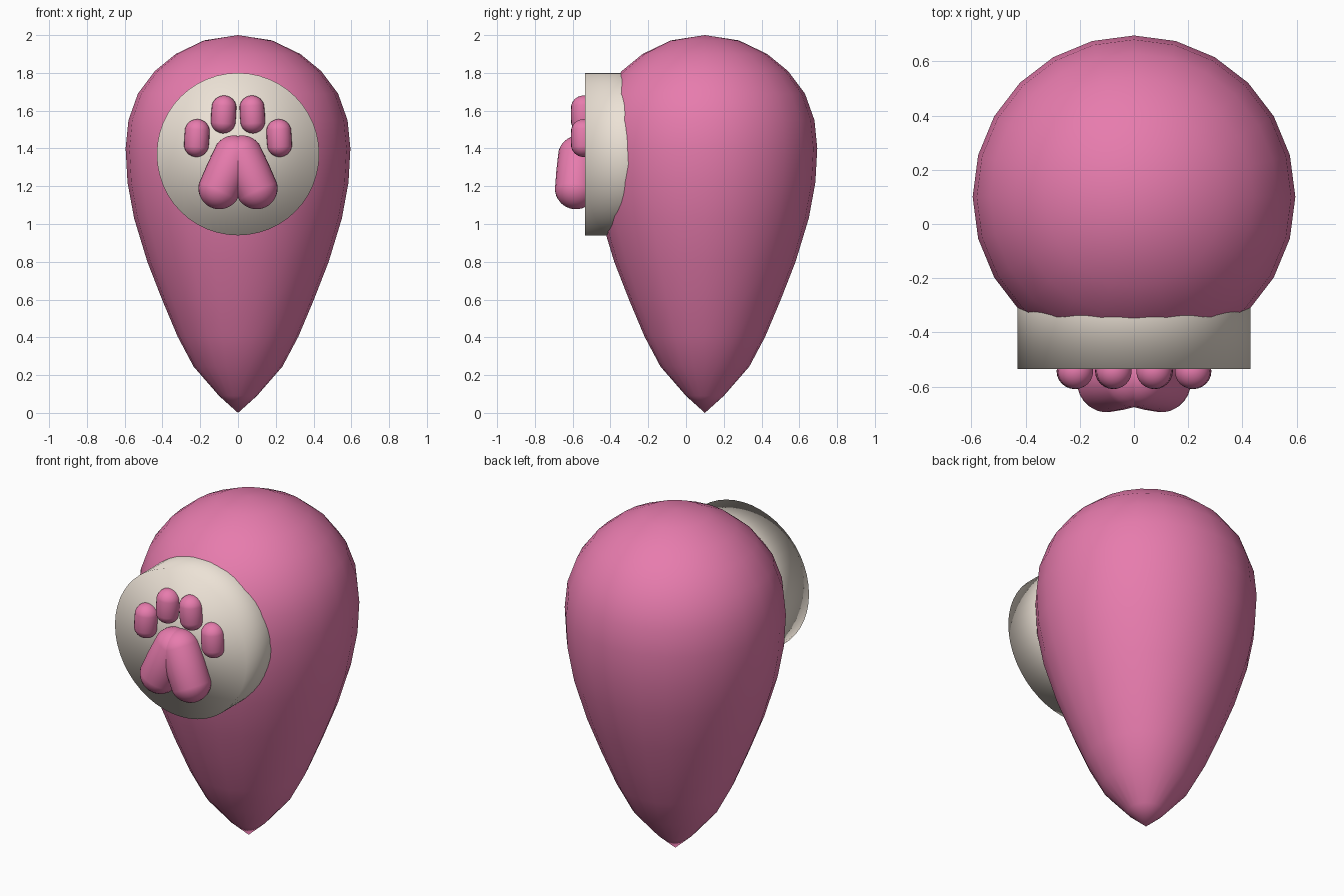
import bpy, bmesh, math
from mathutils import Vector

if "Cube" in bpy.data.objects:
    bpy.data.objects.remove(bpy.data.objects["Cube"])


def material(name, color):
    m = bpy.data.materials.new(name)
    m.diffuse_color = (*color, 1)
    m.use_nodes = True
    m.node_tree.nodes["Principled BSDF"].inputs["Base Color"].default_value = m.diffuse_color
    return m


pink = material("pink", (0.80, 0.20, 0.42))
cream = material("cream", (0.84, 0.76, 0.67))


def finish(name, bm, mat):
    bmesh.ops.recalc_face_normals(bm, faces=bm.faces)
    for f in bm.faces:
        f.smooth = True
    me = bpy.data.meshes.new(name)
    bm.to_mesh(me)
    bm.free()
    me.materials.append(mat)
    ob = bpy.data.objects.new(name, me)
    bpy.context.collection.objects.link(ob)
    return ob


def capsule(name, a, b, r, mat):
    """Sphere stretched into a capsule running from a to b."""
    a, b = Vector(a), Vector(b)
    axis = b - a
    bm = bmesh.new()
    bmesh.ops.create_uvsphere(bm, u_segments=24, v_segments=16, radius=r)
    for v in bm.verts:
        if abs(v.co.z) > 1e-4:
            v.co.z += math.copysign(axis.length / 2, v.co.z)
    ob = finish(name, bm, mat)
    ob.location = (a + b) / 2
    ob.rotation_euler = axis.to_track_quat('Z', 'Y').to_euler()
    return ob


# Teardrop body: profile (radius, height) turned about its axis
profile = [(0, 0), (0.10, 0.09), (0.235, 0.245), (0.32, 0.405), (0.40, 0.595),
           (0.48, 0.80), (0.55, 1.03), (0.585, 1.22), (0.595, 1.40),
           (0.58, 1.55), (0.53, 1.69), (0.44, 1.81), (0.33, 1.90),
           (0.18, 1.972), (0, 2.0)]
bm = bmesh.new()
verts = [bm.verts.new((r, 0.1, z)) for r, z in profile]
edges = [bm.edges.new(p) for p in zip(verts, verts[1:])]
bmesh.ops.spin(bm, geom=verts + edges, cent=(0, 0.1, 0), axis=(0, 0, 1),
               angle=2 * math.pi, steps=24)
bmesh.ops.remove_doubles(bm, verts=bm.verts, dist=1e-4)
finish("teardrop_body", bm, pink)

# Round badge disc set into the front
bm = bmesh.new()
bmesh.ops.create_cone(bm, cap_ends=True, segments=48, radius1=0.43,
                      radius2=0.43, depth=0.43)
disc = finish("badge_disc", bm, cream)
disc.location = (0, -0.32, 1.37)
disc.rotation_euler = (math.pi / 2, 0, 0)

# Paw print: two leaning lobes for the pad and two toes on each side
for side, s in (("left", -1), ("right", 1)):
    capsule(f"pad_lobe_{side}", (s * 0.098, -0.583, 1.19),
            (s * 0.022, -0.567, 1.357), 0.112, pink)
    for name, x, z in (("inner", 0.078, 1.58), ("outer", 0.22, 1.455)):
        capsule(f"{name}_toe_{side}", (s * x, -0.543, z - 0.034),
                (s * (x - 0.004), -0.543, z + 0.034), 0.066, pink)
